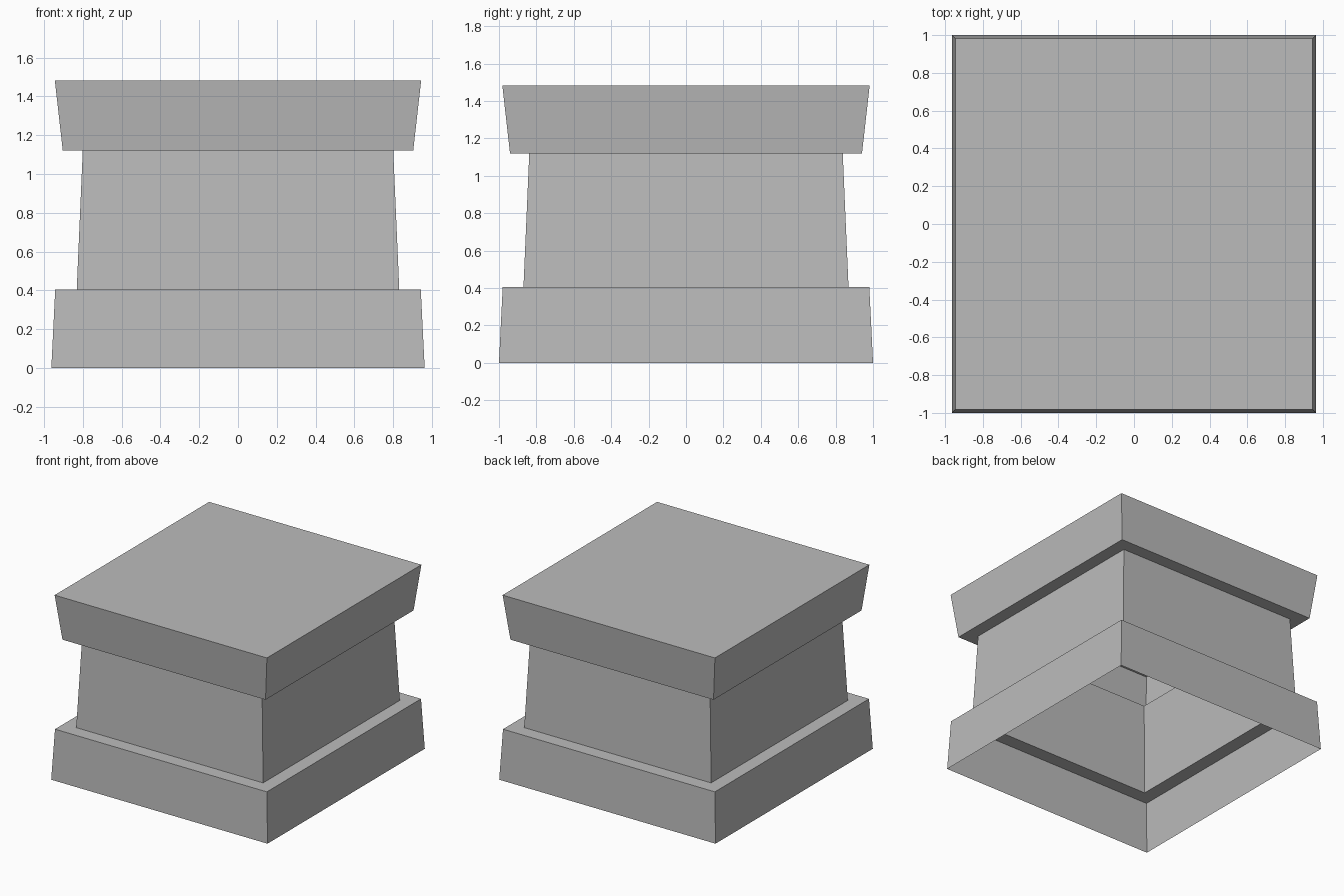
import bpy
import bmesh

cube = bpy.data.objects.get("Cube")
if cube:
    bpy.data.objects.remove(cube, do_unlink=True)

GREY = (0.5, 0.5, 0.5, 1.0)
stone = bpy.data.materials.new("stone_grey")
stone.use_nodes = True
stone.diffuse_color = GREY
stone.node_tree.nodes["Principled BSDF"].inputs["Base Color"].default_value = GREY

# The plan is slightly deeper than it is wide
EXTRA_DEPTH = 0.037

# Stepped profile from the open foot to the cap: half width, height
PROFILE = [
    (0.963, 0.0), (0.943, 0.404),    # plinth
    (0.832, 0.404), (0.801, 1.12),   # shaft
    (0.904, 1.12), (0.945, 1.483),   # cap
]


def square_ring(bm, half, z):
    """Add the four corners of one level, counter-clockwise."""
    depth = half + EXTRA_DEPTH
    corners = ((-1, -1), (1, -1), (1, 1), (-1, 1))
    return [bm.verts.new((sx * half, sy * depth, z)) for sx, sy in corners]


# Hollow pedestal shell: sloped walls and ledges, closed on top, open below
bm = bmesh.new()
rings = [square_ring(bm, half, z) for half, z in PROFILE]
for low, high in zip(rings, rings[1:]):
    for i in range(4):
        j = (i + 1) % 4
        bm.faces.new((low[i], low[j], high[j], high[i]))
bm.faces.new(rings[-1])

mesh = bpy.data.meshes.new("pedestal")
bm.to_mesh(mesh)
bm.free()
mesh.materials.append(stone)
pedestal = bpy.data.objects.new("pedestal", mesh)
bpy.context.collection.objects.link(pedestal)
